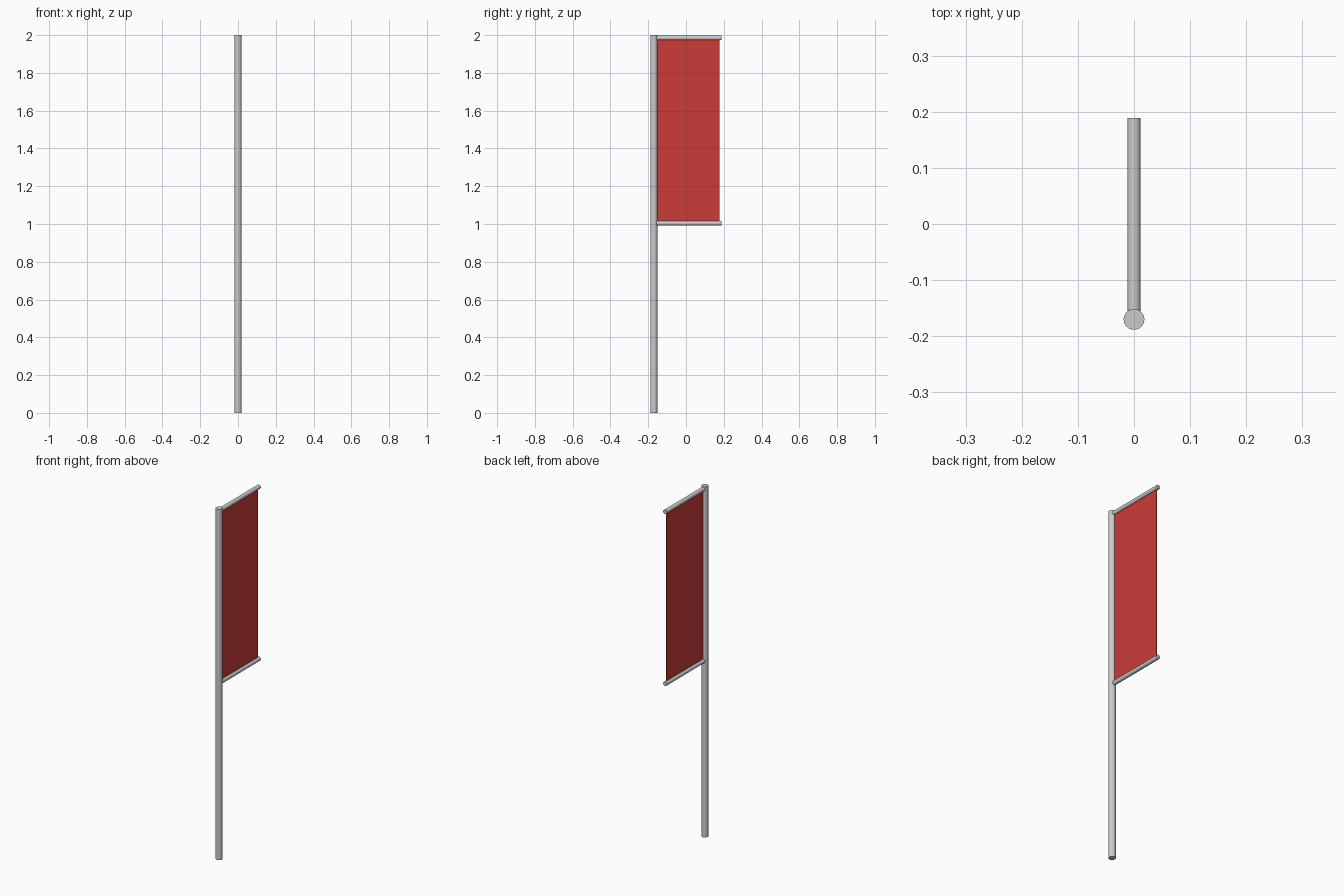
import bpy
from math import pi, radians

if "Cube" in bpy.data.objects:
    bpy.data.objects.remove(bpy.data.objects["Cube"])


def rod(name, radius, length, location, rotation=(0, 0, 0)):
    bpy.ops.mesh.primitive_cylinder_add(vertices=32, radius=radius, depth=length,
                                        location=location, rotation=rotation)
    obj = bpy.context.object
    obj.name = name
    bpy.ops.object.shade_smooth_by_angle(angle=radians(30))
    return obj


POLE_Y = -0.17
TIP_Y = 0.189
TOP_Z, BOTTOM_Z = 1.985, 1.004

# upright pole
rod("pole", 0.0185, 2.0, (0, POLE_Y, 1.0))

# horizontal bars holding the cloth
for name, z in (("top_bar", TOP_Z), ("bottom_bar", BOTTOM_Z)):
    rod(name, 0.012, TIP_Y - POLE_Y, (0, (TIP_Y + POLE_Y) / 2, z), (pi / 2, 0, 0))

# thin cloth stretched between the bars
y0, y1 = -0.15, 0.178
bpy.ops.mesh.primitive_cube_add(size=1, location=(0, (y0 + y1) / 2, (TOP_Z + BOTTOM_Z) / 2))
cloth = bpy.context.object
cloth.name = "banner_cloth"
cloth.scale = (0.002, y1 - y0, TOP_Z - BOTTOM_Z)
bpy.ops.object.transform_apply(location=False, rotation=False, scale=True)

red = bpy.data.materials.new("red_cloth")
red.diffuse_color = (0.6, 0.045, 0.04, 1)
red.use_nodes = True
red.node_tree.nodes["Principled BSDF"].inputs["Base Color"].default_value = red.diffuse_color
cloth.data.materials.append(red)
